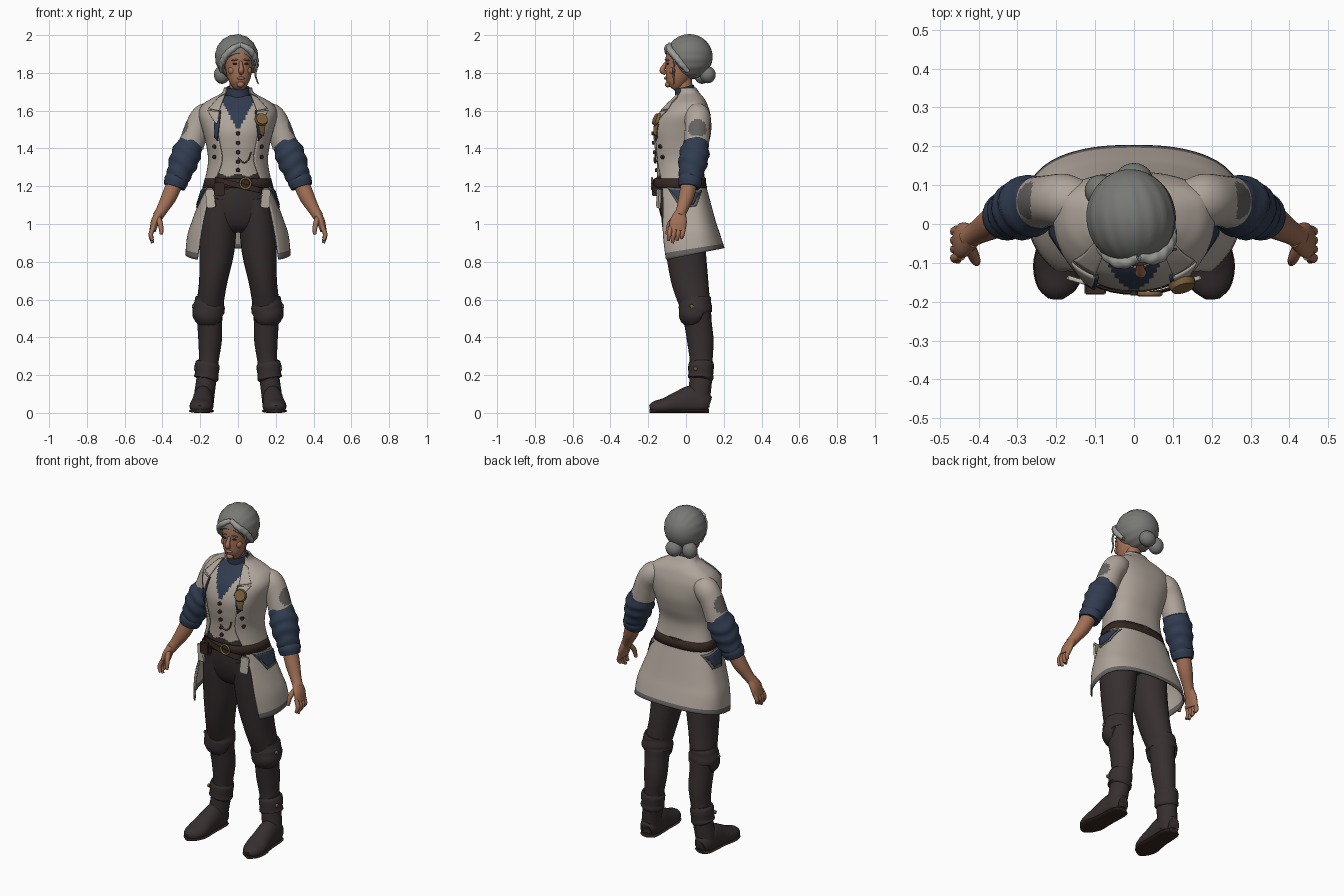
import bpy, bmesh, math
from math import sin, cos, pi
from mathutils import Vector, Matrix

cube = bpy.data.objects.get("Cube")
if cube:
    bpy.data.objects.remove(cube)

def material(name, *rgb):
    m = bpy.data.materials.new(name)
    m.use_nodes = True
    m.diffuse_color = (*rgb, 1)
    m.node_tree.nodes["Principled BSDF"].inputs["Base Color"].default_value = (*rgb, 1)
    return m

BEIGE = material("beige cloth", .43, .375, .325)
NAVY = material("navy cloth", .03, .045, .08)
DARK = material("dark brown leather", .038, .028, .029)
SKIN = material("skin", .36, .16, .09)
HAIR = material("grey hair", .19, .19, .18)
SILVER = material("silver hair", .33, .33, .31)
WORN = material("worn grey cloth", .13, .125, .12)
BRASS = material("brass", .2, .12, .045)
BELT = material("belt leather", .035, .02, .015)
PAPER = material("cream paper", .5, .45, .38)
X, Y, Z = Vector((1, 0, 0)), Vector((0, 1, 0)), Vector((0, 0, 1))
made = []

def finish(name, bm, mats, rule=None, thick=0):
    mats = mats if isinstance(mats, list) else [mats]
    bmesh.ops.recalc_face_normals(bm, faces=bm.faces[:])
    if rule:
        for f in bm.faces:
            f.material_index = rule(f.calc_center_median())
    me = bpy.data.meshes.new(name)
    bm.to_mesh(me)
    bm.free()
    for m in mats:
        me.materials.append(m)
    ob = bpy.data.objects.new(name, me)
    bpy.context.collection.objects.link(ob)
    if thick:
        mod = ob.modifiers.new("thickness", 'SOLIDIFY')
        mod.thickness, mod.offset = thick, 0
    made.append(ob)
    return ob

def grid(name, rows, mats, rule=None, closed=True, cap=True, thick=0):
    bm = bmesh.new()
    vs = [[bm.verts.new(p) for p in row] for row in rows]
    n = len(rows[0])
    for a, b in zip(vs, vs[1:]):
        for k in range(n if closed else n - 1):
            j = (k + 1) % n
            bm.faces.new((a[k], a[j], b[j], b[k]))
    if closed and cap:
        bm.faces.new(vs[0])
        bm.faces.new(vs[-1])
    return finish(name, bm, mats, rule, thick)

def spline(rows, n):
    out, last = [], len(rows) - 1
    for i in range(last):
        a, b, c, d = [rows[min(max(i + k, 0), last)] for k in (-1, 0, 1, 2)]
        for j in range(n):
            t = j / n
            out.append([(2*q + (r-p)*t + (2*p - 5*q + 4*r - s)*t*t + (3*q - p - 3*r + s)*t**3) / 2
                        for p, q, r, s in zip(a, b, c, d)])
    return out + [list(rows[-1])]

def tube(name, path, mats, rule=None, side=1, seg=24, n=5, ref=Y, ripple=0, floor=None):
    """Smooth tube through (x, y, z, radius[, second radius])."""
    pts, rows = spline(path, n), []
    for i, p in enumerate(pts):
        t = (Vector(pts[min(i+1, len(pts)-1)][:3]) - Vector(pts[max(i-1, 0)][:3])).normalized()
        u = ref.cross(t).normalized()
        v = t.cross(u)
        row = []
        for k in range(seg):
            a = 2 * pi * k / seg
            w = 1 + ripple * sin(i * 1.3 + 1.5 * sin(a * 2))
            q = Vector(p[:3]) + u * cos(a) * p[3] * w + v * sin(a) * p[-1] * w
            if floor is not None:
                q.z = max(q.z, floor)
            q.x *= side
            row.append(q)
        rows.append(row)
    return grid(name, rows, mats, rule)

def prim(kind, name, loc, size, mat, rot=(0, 0, 0)):
    bm = bmesh.new()
    if kind == "ball":
        bmesh.ops.create_uvsphere(bm, u_segments=24, v_segments=16, radius=1)
    elif kind == "box":
        bmesh.ops.create_cube(bm, size=2)
        bmesh.ops.bevel(bm, geom=bm.edges[:], offset=.15, segments=2, affect='EDGES')
    else:
        bmesh.ops.create_cone(bm, cap_ends=True, segments=20, radius1=1, radius2=.85, depth=2)
    bmesh.ops.scale(bm, vec=size, verts=bm.verts)
    for a, ax in zip(rot, "XYZ"):
        bmesh.ops.rotate(bm, matrix=Matrix.Rotation(a, 3, ax), verts=bm.verts)
    bmesh.ops.translate(bm, vec=loc, verts=bm.verts)
    return finish(name, bm, mat)

# Torso profile: height, half width, front y, back y, middle y, half front opening
TORSO = spline([(.81, .275, -.165, .2, .05, .215), (.95, .26, -.175, .17, .045, .195),
    (1.1, .21, -.18, .13, .03, .165), (1.22, .175, -.165, .1, .01, .125),
    (1.33, .155, -.165, .09, 0, .085), (1.42, .165, -.178, .115, 0, .095),
    (1.5, .185, -.18, .13, .01, .11), (1.58, .205, -.15, .125, .03, .11),
    (1.63, .185, -.105, .11, .04, .095), (1.66, .14, -.075, .095, .03, .085),
    (1.69, .085, -.05, .07, .015, .065), (1.72, .07, -.04, .05, .005, .06)], 6)
E = 2.4

def profile(z):
    for a, b in zip(TORSO, TORSO[1:]):
        if z <= b[0]:
            t = max(0, (z - a[0]) / (b[0] - a[0]))
            return [p + (q - p) * t for p, q in zip(a, b)]
    return TORSO[-1]

def ring(p, off=0, opened=False, n=72):
    z, w, yf, yb, yc, g = p
    t0 = math.acos((g / w) ** (E / 2)) if opened else pi / 2
    out = []
    for k in range(n):
        a = -t0 + (pi + 2 * t0) * k / (n - 1 if opened else n)
        c, s = [math.copysign(abs(f) ** (2 / E), f) for f in (cos(a), sin(a))]
        y = yc + ((yb - yc) if s > 0 else (yc - yf)) * s + off * s
        drop = min(max((1 - z) / .19, 0), 1) * .2 * (y + .11) if opened else 0
        out.append(Vector(((w + off) * c, y, z + drop)))
    return out

def front(x, z, off):
    _, w, yf, _, yc, _ = profile(z)
    r = min(abs(x) / (w + off), .98)
    return Vector((x, yc - (yc - yf + off) * (1 - r ** E) ** (1 / E), z))

def flank(y, z, off):
    _, w, yf, yb, yc, _ = profile(z)
    r = min(abs(y - yc) / ((yb - yc if y > yc else yc - yf) + off), .98)
    return Vector(((w + off) * (1 - r ** E) ** (1 / E), y, z))

def patch(name, quad, mat, off=.008, side=1, surface=front, n=8):
    """Thin plate that follows the torso inside four (across, height) corners."""
    a, b, c, d = [Vector(q) for q in quad]
    rows = []
    for i in range(n + 1):
        l, r = a.lerp(d, i / n), b.lerp(c, i / n)
        row = [surface(*l.lerp(r, k / n), off) for k in range(n + 1)]
        rows.append([Vector((p.x * side, p.y, p.z)) for p in row])
    return grid(name, rows, mat, closed=False, thick=.005)

# Coat, waistcoat with shirt front, belt
grid("coat", [ring(p, 0, True) for p in TORSO], [BEIGE, WORN],
     lambda c: int(c.z < .86 + .2 * c.y), closed=False, thick=.008)

def vest_colour(c):
    if c.z > 1.49 + 1.9 * abs(c.x) and c.y < 0:
        return 1
    return 2 if c.z < 1.25 + .4 * abs(abs(c.x) - .05) else 0

heights = [1.18 + .0065 * i for i in range(78)]
grid("waistcoat", [ring(profile(z), -.01, n=128) for z in heights], [BEIGE, NAVY, DARK], vest_colour)
grid("belt", [ring(profile(z), .003) for z in (1.19, 1.215, 1.24)], BELT, cap=False, thick=.006)
patch("hanging_belt", [(-.12, 1.25), (.13, 1.19), (.13, 1.16), (-.12, 1.22)], BELT, .012)
buckle = [(.04 + .028 * cos(a), -.18, 1.215 + .028 * sin(a), .006) for a in [i * pi / 6 for i in range(13)]]
tube("belt_buckle", buckle, BRASS, seg=8, n=2)
for i, z in enumerate((1.48, 1.43, 1.38, 1.33, 1.285)):
    prim("disc", f"waistcoat_button_{i}", front(0, z, -.004), (.011, .011, .006), BELT, (pi/2, 0, 0))
tube("watch_chain", [(*front(x, z, .002), .004) for x, z in ((0, 1.35), (.03, 1.325), (.055, 1.34), (.07, 1.38))],
     BRASS, seg=8)
prim("disc", "medal", front(.125, 1.555, .02), (.036, .036, .008), BRASS, (pi/2 - .4, 0, .3))
patch("medal_ribbon", [(.11, 1.53), (.145, 1.53), (.135, 1.465), (.115, 1.475)], BRASS, .014)
prim("box", "belt_pouch", (-.1, -.165, 1.185), (.028, .016, .036), BELT)

# Trouser seat, shirt collar, neck
tube("trouser_seat", [(0, -.025, 1.24, .15, .13), (0, -.02, 1.12, .185, .13), (0, -.01, 1.02, .175, .11),
                      (0, 0, .97, .1, .07)], DARK)
tube("shirt_collar", [(0, .015, 1.61, .085, .08), (0, .003, 1.67, .067, .06), (0, -.01, 1.725, .06, .052)], NAVY)
tube("neck", [(0, 0, 1.66, .048), (0, -.012, 1.74, .045), (0, -.015, 1.8, .046)], SKIN)

for s, label in ((1, "left_"), (-1, "right_")):
    # Lapels, pockets and coat trim
    patch(label + "collar", [(.066, 1.69), (.1, 1.672), (.155, 1.61), (.1, 1.6)], BEIGE, .01, s)
    patch(label + "lapel", [(.1, 1.595), (.16, 1.6), (.125, 1.54), (.108, 1.53)], BEIGE, .01, s)
    patch(label + "lapel_facing", [(.09, 1.6), (.125, 1.585), (.125, 1.46), (.108, 1.44)], NAVY, .007, s)
    patch(label + "pocket_trim", [(-.1, 1.195), (.085, 1.175), (.055, 1.095), (-.03, 1.085)], WORN, .006, s, flank)
    patch(label + "pocket", [(-.09, 1.185), (.075, 1.165), (.04, 1.105), (-.025, 1.1)], NAVY, .01, s, flank)
    prim("box", label + "paper_tag", (s * .145, -.145, 1.135), (.024, .006, .05), PAPER, (0, s * .1, s * .3))
    for z in (1.41, 1.355):
        p = front(.125, z, .006)
        prim("disc", label + "coat_button", (s * p.x, p.y, z), (.012, .012, .006), BELT, (pi/2, 0, s * .6))
    # Arm
    spot = Vector((s * .275, .06, 1.505))
    tube(label + "coat_sleeve", [(.12, .055, 1.59, .05), (.175, .06, 1.57, .068), (.215, .06, 1.51, .066),
         (.248, .055, 1.415, .067)], [BEIGE, WORN], lambda c: int((c - spot).length < .05), s, 48, 10)
    tube(label + "shirt_sleeve", [(.235, .055, 1.45, .058), (.265, .048, 1.39, .076), (.288, .038, 1.33, .077),
         (.312, .028, 1.265, .066), (.33, .02, 1.215, .056)], NAVY, side=s, ripple=.05)
    tube(label + "shirt_cuff", [(.321, .024, 1.245, .06), (.328, .021, 1.225, .064), (.337, .017, 1.195, .056)],
         NAVY, side=s)
    tube(label + "forearm", [(.33, .02, 1.23, .042), (.362, .003, 1.15, .041), (.4, -.02, 1.08, .031),
         (.425, -.035, 1.04, .028)], SKIN, side=s)
    tube(label + "palm", [(.415, -.03, 1.06, .024, .03), (.438, -.04, 1.015, .022, .045),
         (.452, -.047, .965, .017, .043)], SKIN, side=s)
    for i in range(4):
        y = -.082 + .023 * i
        tip = .9 + .012 * abs(i - 1)
        tube(f"{label}finger_{i}", [(.445, y, .985, .012), (.462, y - .006, .945, .012), (.452, y - .012, tip, .008)],
             SKIN, side=s, seg=10, n=4)
    tube(label + "thumb", [(.425, -.055, 1.035, .016), (.41, -.088, .995, .014), (.405, -.1, .945, .009)],
         SKIN, side=s, seg=10, n=4)
    # Leg
    tube(label + "trouser_leg", [(.09, -.02, 1.14, .09, .12), (.102, -.01, 1, .096, .117), (.113, 0, .85, .092, .106),
         (.131, .02, .7, .075, .098), (.147, .045, .58, .07, .082), (.15, .055, .5, .06, .068)], DARK, side=s)
    tube(label + "boot_shaft", [(.15, .052, .57, .074, .08), (.15, .063, .48, .066, .073), (.148, .076, .38, .062, .07),
         (.155, .08, .28, .053, .061), (.167, .078, .18, .053, .06), (.18, .07, .08, .054, .058),
         (.182, .068, .03, .052, .055)], DARK, side=s)
    tube(label + "boot_cuff", [(.15, .048, .61, .073, .083), (.154, .05, .57, .082, .086), (.156, .05, .525, .085, .088),
         (.152, .06, .515, .068, .074)], DARK, side=s, ripple=.02)
    tube(label + "ankle_strap", [(.16, .08, .27, .058, .063), (.163, .08, .25, .066, .068), (.166, .078, .205, .063, .066),
         (.168, .078, .185, .066, .067), (.17, .077, .175, .055, .06)], DARK, side=s)
    for x, y, z in ((.228, .05, .235), (.238, .03, .565)):
        prim("disc", label + "boot_stud", (s * x, y, z), (.011, .011, .006), BRASS, (0, s * pi/2, 0))
    tube(label + "foot", [(.18, .122, .04, .035, .045), (.182, .09, .05, .052, .07), (.184, .03, .06, .055, .085),
         (.188, -.04, .05, .058, .065), (.194, -.11, .035, .063, .045), (.2, -.165, .028, .048, .034),
         (.202, -.19, .022, .02, .018)], DARK, side=s, ref=Z, floor=.012)
    tube(label + "sole", [(.18, .12, .01, .03, .01), (.182, .09, .01, .054, .012), (.187, -.03, .01, .058, .012),
         (.194, -.11, .01, .066, .012), (.2, -.165, .01, .05, .012), (.202, -.193, .01, .018, .01)],
         BELT, side=s, ref=Z, floor=0)

# Head, turned slightly to its left
head_from = len(made)
tube("face", [(0, -.075, 1.72, .022, .026), (0, -.064, 1.737, .042, .047), (0, -.048, 1.775, .061, .064),
     (0, -.034, 1.82, .07, .077), (0, -.022, 1.87, .074, .088), (0, -.008, 1.92, .07, .085),
     (0, 0, 1.96, .045, .05)], SKIN)
tube("nose", [(0, -.1, 1.862, .008), (0, -.118, 1.835, .011), (0, -.126, 1.812, .015), (0, -.108, 1.797, .01)],
     SKIN, seg=12)
prim("ball", "lips", (0, -.109, 1.772), (.021, .008, .008), SKIN)
prim("ball", "chin", (0, -.098, 1.738), (.02, .014, .015), SKIN)
for s, label in ((1, "left_"), (-1, "right_")):
    prim("ball", label + "eye", (s * .03, -.102, 1.848), (.013, .006, .005), BELT)
    prim("ball", label + "eyebrow", (s * .032, -.103, 1.868), (.018, .006, .004), HAIR, (0, s * .15, s * .3))
    prim("ball", label + "cheek", (s * .042, -.075, 1.812), (.022, .02, .022), SKIN)
    prim("ball", label + "ear", (s * .076, -.008, 1.825), (.01, .019, .027), SKIN)
    tube(label + "front_lock", [(.0, -.086, 1.95, .012), (.045, -.094, 1.925, .017), (.078, -.066, 1.885, .018),
         (.09, -.035, 1.845, .016), (.088, 0, 1.805, .01)], SILVER, side=s, ripple=.08, n=8)

bm = bmesh.new()
bmesh.ops.create_uvsphere(bm, u_segments=64, v_segments=32, radius=1)
for v in bm.verts:
    wave = 1 + .014 * sin(16 * math.atan2(v.co.x, v.co.z)) * (1 - v.co.y ** 2)
    v.co = Vector((v.co.x * .108, v.co.y * .118, v.co.z * .113)) * wave + Vector((-.005, .018, 1.885))
bmesh.ops.bisect_plane(bm, geom=bm.verts[:] + bm.edges[:] + bm.faces[:], plane_co=(0, -.015, 1.79),
                       plane_no=(0, -1.35, -1), clear_outer=True)
finish("hair_cap", bm, HAIR, thick=.012)
for ob in made[head_from:]:
    ob.rotation_euler.z = .14

# Buns and loose strand
prim("ball", "side_bun", (-.085, .085, 1.79), (.042, .042, .048), HAIR)
prim("ball", "back_bun", (0, .115, 1.79), (.048, .042, .045), HAIR)
tube("loose_strand", [(.088, -.06, 1.88, .006), (.1, -.065, 1.83, .005), (.092, -.066, 1.79, .005),
     (.108, -.065, 1.74, .003)], HAIR, seg=8)

# Smooth shading with sharp edges kept
bpy.ops.object.select_all(action='DESELECT')
for ob in made:
    ob.select_set(True)
bpy.context.view_layer.objects.active = made[0]
bpy.ops.object.shade_smooth_by_angle(angle=math.radians(50))
